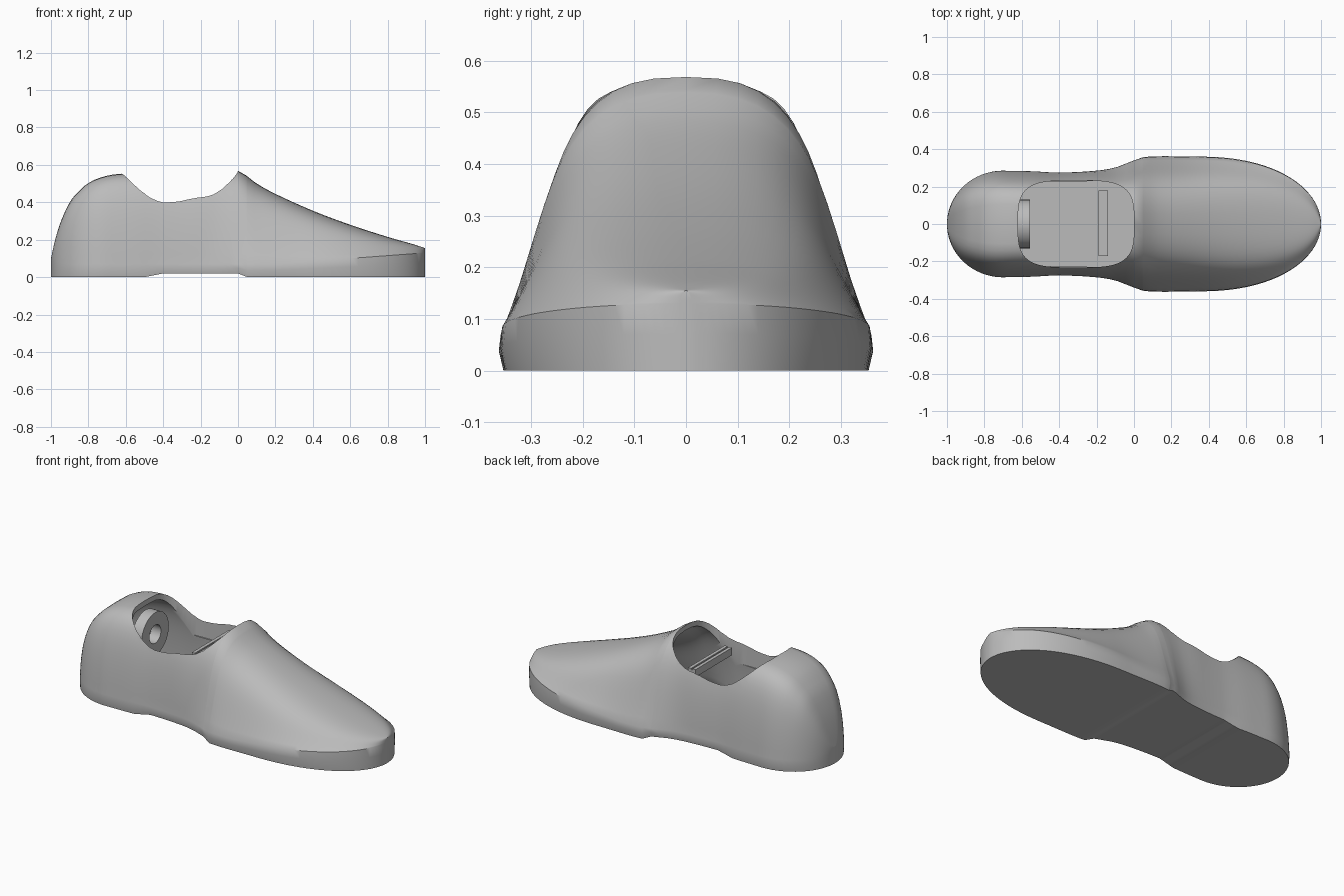
import bpy, bmesh, math
from mathutils import Matrix

if "Cube" in bpy.data.objects:
    bpy.data.objects.remove(bpy.data.objects["Cube"])

grey = bpy.data.materials.new("plain_grey")
grey.use_nodes = True
grey.diffuse_color = (0.5, 0.5, 0.5, 1)
grey.node_tree.nodes["Principled BSDF"].inputs["Base Color"].default_value = (0.5, 0.5, 0.5, 1)

# Key points along the length: (x, value)
RIDGE = [(-1, .1), (-.98, .19), (-.95, .29), (-.9, .4), (-.85, .46), (-.8, .503),
         (-.72, .537), (-.62, .553), (-.3, .555), (-.06, .57), (.01, .565), (.1, .5),
         (.2, .445), (.4, .355), (.6, .28), (.8, .215), (.95, .172), (1, .155)]
WAIST = [(-.7, .285), (-.55, .282), (-.4, .275), (-.2, .285), (-.1, .302), (0, .34),
         (.07, .36), (.35, .36)]
ARCH = [(-1, 0), (-.5, 0), (-.4, .02), (0, .02), (.05, 0), (1, 0)]


def interp(keys, x, smooth=True):
    """Hermite (or straight) interpolation through key points."""
    x = min(max(x, keys[0][0]), keys[-1][0])
    i = next(i for i in range(len(keys) - 1) if x <= keys[i + 1][0])
    (xa, a), (xb, b) = keys[i], keys[i + 1]
    d = xb - xa
    t = (x - xa) / d
    if not smooth:
        return a + (b - a) * t

    def slope(j):
        p, q = keys[max(j - 1, 0)], keys[min(j + 1, len(keys) - 1)]
        return (q[1] - p[1]) / (q[0] - p[0])
    return ((2*t**3 - 3*t**2 + 1) * a + (t**3 - 2*t**2 + t) * d * slope(i)
            + (3*t**2 - 2*t**3) * b + (t**3 - t**2) * d * slope(i + 1))


def half_width(x):
    if x < -.7:
        w = .285 * math.sqrt(max(0, 1 - ((-.7 - x) / .3) ** 2))
    elif x > .35:
        w = .36 * math.sqrt(max(0, 1 - ((x - .35) / .65) ** 2.2))
    else:
        w = interp(WAIST, x)
    return max(w, .012)


def section(x, inner):
    """Closed cross-section: sole wall, then a rounded arch over the foot."""
    w, h = half_width(x), interp(RIDGE, x)
    base = interp(ARCH, x, False)
    wall = .07 + .06 * min(max((x - .2) / .8, 0), 1)
    if inner:
        w, base, wall = w * .9, .07, .08
        h = max(h - .03, .1)
    s = min(max((x + .25) / .35, 0), 1)
    s = s * s * (3 - 2 * s)
    power, pinch = .45 + .4 * s, .1 + .35 * s
    half = [(w * .975, base), (w, base + (wall - base) * .55), (w * .99, wall)]
    steps = 14
    for i in range(1, steps):
        a = math.pi / 2 * i / steps
        u = math.sin(a)
        half.append((w * .99 * math.cos(a) ** power * (1 - pinch * u * (1 - u)),
                     wall + (h - wall) * u))
    return half + [(0, h)] + [(-y, z) for y, z in reversed(half)]


def finish(name, bm, angle=35):
    bmesh.ops.recalc_face_normals(bm, faces=bm.faces[:])
    mesh = bpy.data.meshes.new(name)
    bm.to_mesh(mesh)
    bm.free()
    mesh.materials.append(grey)
    ob = bpy.data.objects.new(name, mesh)
    bpy.context.collection.objects.link(ob)
    if angle:
        shade(ob, angle)
    return ob


def shade(ob, angle):
    bpy.ops.object.select_all(action='DESELECT')
    ob.select_set(True)
    bpy.context.view_layer.objects.active = ob
    bpy.ops.object.shade_smooth_by_angle(angle=math.radians(angle))


def loft(name, inner=False):
    bm = bmesh.new()
    n = 72
    xs = {-math.cos(math.pi * i / n) for i in range(n + 1)}
    if not inner:
        xs |= {x for x, _ in ARCH}
    scale = .96 if inner else 1
    rings = [[bm.verts.new((x * scale, y, z)) for y, z in section(x, inner)]
             for x in sorted(xs)]
    for a, b in zip(rings, rings[1:]):
        for i in range(len(a)):
            j = (i + 1) % len(a)
            bm.faces.new((a[i], a[j], b[j], b[i]))
    bm.faces.new(rings[0])
    bm.faces.new(rings[-1])
    return finish(name, bm, 0)


def prism(name, outline, z0, z1):
    bm = bmesh.new()
    face = bm.faces.new([bm.verts.new((x, y, z0)) for x, y in outline])
    top = bmesh.ops.extrude_face_region(bm, geom=[face])["geom"]
    bmesh.ops.translate(bm, vec=(0, 0, z1 - z0),
                        verts=[v for v in top if isinstance(v, bmesh.types.BMVert)])
    return finish(name, bm, 0)


def cut(target, cutter):
    mod = target.modifiers.new("cut", 'BOOLEAN')
    mod.operation, mod.solver, mod.object = 'DIFFERENCE', 'EXACT', cutter
    bpy.context.view_layer.objects.active = target
    bpy.ops.object.modifier_apply(modifier=mod.name)
    bpy.data.objects.remove(cutter)


# Shoe shell: outer body, hollowed, with a rounded foot opening
shell = loft("shoe_shell")
cut(shell, loft("cavity", True))


def soft(v):
    return math.copysign(abs(v) ** .55, v)


angles = [math.tau * i / 64 for i in range(64)]
cut(shell, prism("opening", [(-.31 + .31 * soft(math.cos(a)), .232 * soft(math.sin(a)))
                             for a in angles], .3, 1))
shade(shell, 35)

# Heel ring, standing upright and facing the toe
bm = bmesh.new()
count = 32
loops = []
for radius, x in ((.13, -.62), (.13, -.555), (.055, -.555), (.055, -.62)):
    loops.append([bm.verts.new((x, radius * math.cos(math.tau * i / count),
                                .365 + radius * math.sin(math.tau * i / count)))
                  for i in range(count)])
for k in range(4):
    a, b = loops[k], loops[(k + 1) % 4]
    for i in range(count):
        j = (i + 1) % count
        bm.faces.new((a[i], a[j], b[j], b[i]))
finish("heel_ring", bm)

# Cross bar made of two parallel rails with a lower web between them
for name, x, width, height in (("rear_rail", -.18, .02, .045), ("front_rail", -.15, .02, .045),
                               ("rail_web", -.165, .02, .03)):
    bm = bmesh.new()
    bmesh.ops.create_cube(bm, size=1, matrix=Matrix.Translation((x, .005, .395))
                          @ Matrix.Diagonal((width, .35, height, 1)))
    finish(name, bm)
